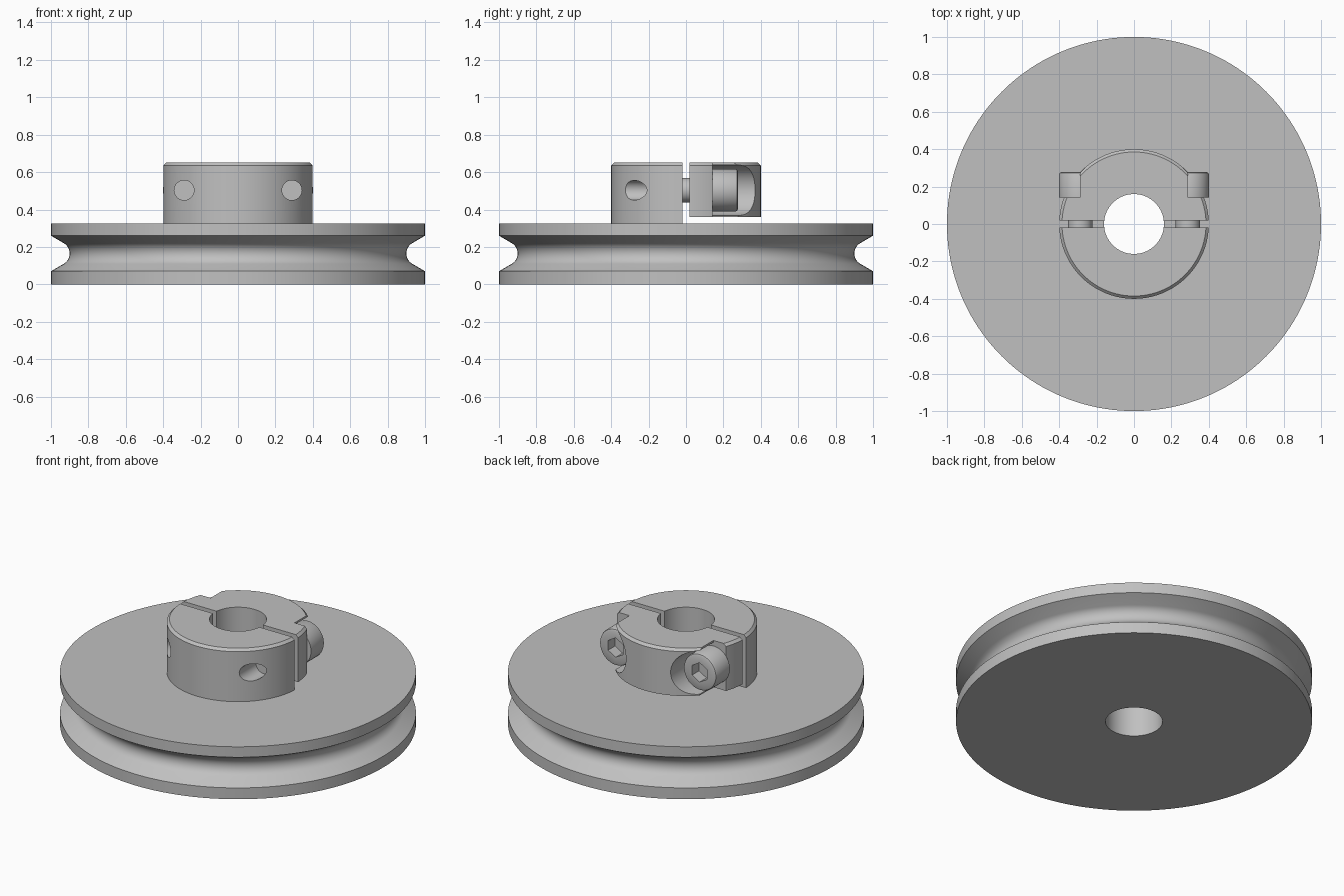
import bpy, bmesh, math
from mathutils import Matrix, Vector

if "Cube" in bpy.data.objects:
    bpy.data.objects.remove(bpy.data.objects["Cube"], do_unlink=True)

steel = bpy.data.materials.new("plain grey metal")
steel.use_nodes = True
steel.diffuse_color = (0.53, 0.53, 0.53, 1)
steel.node_tree.nodes["Principled BSDF"].inputs["Base Color"].default_value = (0.53, 0.53, 0.53, 1)

# Main sizes
BORE, HUB = 0.16, 0.40
DISC_TOP, CLAMP_BASE, HUB_TOP = 0.325, 0.36, 0.65
SCREW_X, SCREW_Z = 0.288, 0.503
ALONG_Y = Matrix.Rotation(-math.pi / 2, 4, 'X')


def make_object(name, bm):
    bmesh.ops.recalc_face_normals(bm, faces=bm.faces[:])
    mesh = bpy.data.meshes.new(name)
    bm.to_mesh(mesh)
    bm.free()
    mesh.materials.append(steel)
    obj = bpy.data.objects.new(name, mesh)
    bpy.context.collection.objects.link(obj)
    return obj


def lathe(name, profile, steps=128, matrix=Matrix()):
    """Revolve a closed (radius, height) profile about z, then place it."""
    bm = bmesh.new()
    verts = [bm.verts.new((r, 0, z)) for r, z in profile]
    edges = [bm.edges.new((a, b)) for a, b in zip(verts, verts[1:] + verts[:1])]
    bmesh.ops.spin(bm, geom=verts + edges, cent=(0, 0, 0), axis=(0, 0, 1),
                   angle=2 * math.pi, steps=steps)
    bmesh.ops.remove_doubles(bm, verts=bm.verts[:], dist=1e-5)
    bm.transform(matrix)
    return make_object(name, bm)


def box(name, low, high):
    low, high = Vector(low), Vector(high)
    bm = bmesh.new()
    bmesh.ops.create_cube(bm, size=1, matrix=Matrix.Translation((low + high) / 2)
                          @ Matrix.Diagonal((*(high - low), 1)))
    return make_object(name, bm)


def rod(name, radius, x, y0, y1, sides=48):
    """Cylinder lying along y at screw height."""
    bm = bmesh.new()
    place = Matrix.Translation((x, (y0 + y1) / 2, SCREW_Z)) @ ALONG_Y
    bmesh.ops.create_cone(bm, cap_ends=True, segments=sides, radius1=radius,
                          radius2=radius, depth=y1 - y0, matrix=place)
    return make_object(name, bm)


def cut(obj, cutters):
    bpy.context.view_layer.objects.active = obj
    for cutter in cutters:
        cutter.hide_render = True
        mod = obj.modifiers.new("cut", 'BOOLEAN')
        mod.operation, mod.solver, mod.object = 'DIFFERENCE', 'EXACT', cutter
        bpy.ops.object.modifier_apply(modifier=mod.name)
        bpy.data.objects.remove(cutter, do_unlink=True)


def hub_ring(name, base):
    c = 0.015
    return lathe(name, [(BORE, base), (HUB, base), (HUB, HUB_TOP - c),
                        (HUB - c, HUB_TOP), (BORE, HUB_TOP)])


# Grooved disc: straight flanks running into a round groove floor
groove = []
for i in range(17):
    a = math.radians(240 - 120 * i / 16)
    groove.append((0.964 + 0.064 * math.cos(a), 0.165 + 0.064 * math.sin(a)))
disc = lathe("grooved_disc", [(BORE, 0), (1, 0), (1, 0.07)] + groove +
             [(1, 0.26), (1, DISC_TOP), (BORE, DISC_TOP)], steps=160)

# Fixed front half of the hub, with a threaded hole each side
front_hub = hub_ring("front_hub_half", DISC_TOP)
cut(front_hub, [box("back_cutter", (-1, -0.018, 0), (1, 1, 1))] +
    [rod("hole_cutter", 0.053, s * SCREW_X, -0.6, -0.16) for s in (1, -1)])

# Loose back half of the hub, with open pockets for the screw heads
clamp = hub_ring("back_clamp_half", CLAMP_BASE)
cutters = [box("front_cutter", (-1, -1, 0), (1, 0.018, 1))]
for s in (1, -1):
    inner, outer = sorted((s * SCREW_X, s * 0.7))
    cutters.append(rod("pocket_cutter", 0.135, s * SCREW_X, 0.143, 0.7, 64))
    cutters.append(box("side_cutter", (inner, 0.143, 0), (outer, 0.7, 1)))
cut(clamp, cutters)

# Socket-head clamping screws
screws = []
for side, s in (("left", 1), ("right", -1)):
    place = Matrix.Translation((s * SCREW_X, 0, SCREW_Z)) @ ALONG_Y
    screw = lathe(side + "_screw",
                  [(0, -0.16), (0.065, -0.16), (0.065, 0.143), (0.113, 0.143),
                   (0.113, 0.265), (0.109, 0.274), (0.1, 0.278), (0, 0.278)],
                  steps=48, matrix=place)
    cut(screw, [rod("hex_cutter", 0.06, s * SCREW_X, 0.21, 0.35, sides=6)])
    screws.append(screw)

# Smooth round walls, keeping crisp edges
bpy.ops.object.select_all(action='DESELECT')
for obj in [disc, front_hub, clamp] + screws:
    obj.select_set(True)
    bpy.context.view_layer.objects.active = obj
bpy.ops.object.shade_smooth_by_angle(angle=math.radians(28))
